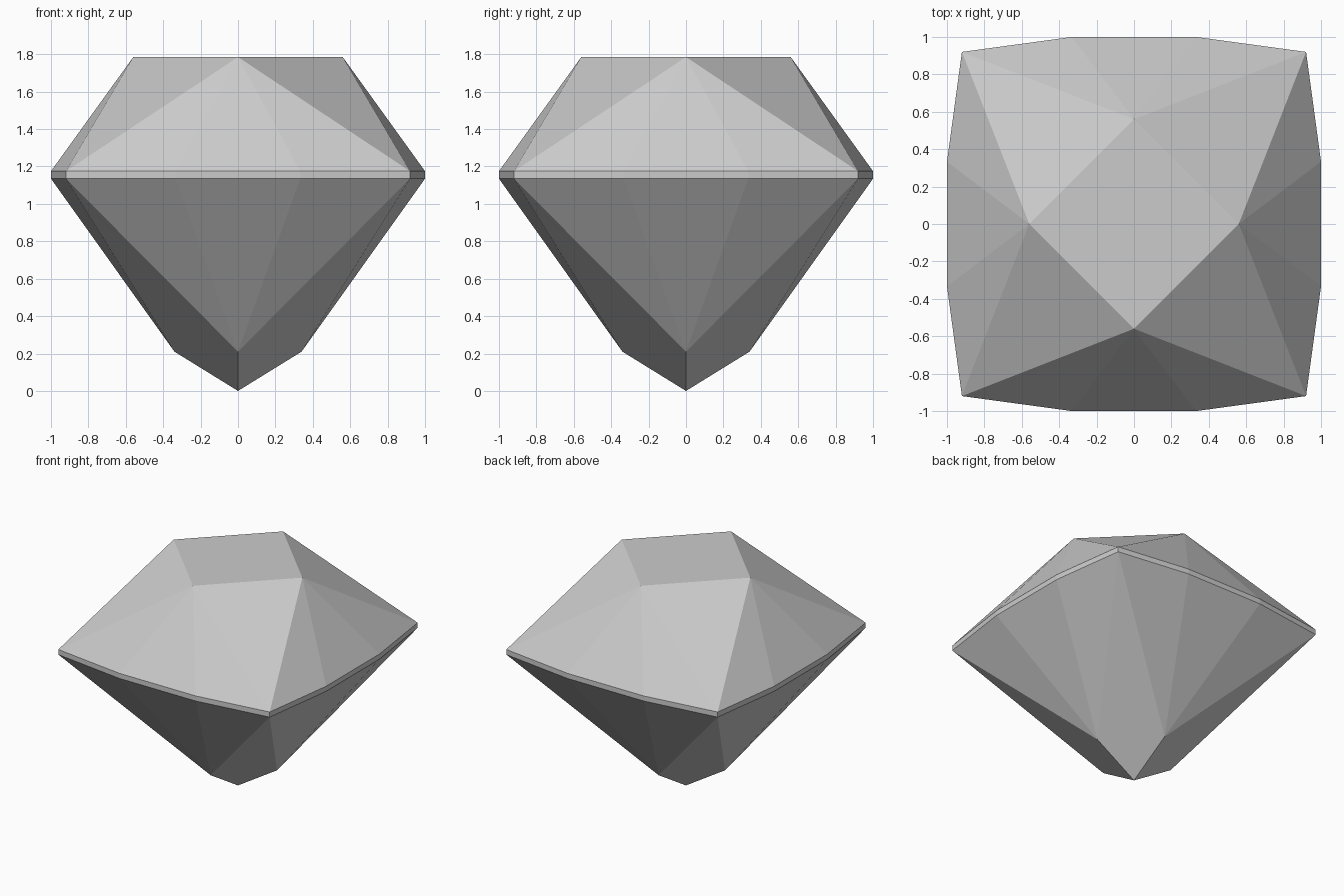
import bpy
from mathutils import Matrix, Vector

cube = bpy.data.objects.get("Cube")
if cube:
    bpy.data.objects.remove(cube, do_unlink=True)

# Single stone colour
stone = bpy.data.materials.new("pale_grey_stone")
stone.use_nodes = True
colour = (0.6, 0.6, 0.6, 1)
stone.diffuse_color = colour
stone.node_tree.nodes["Principled BSDF"].inputs["Base Color"].default_value = colour

TOP, GIRDLE_TOP, GIRDLE_LOW, CULET_RING = 1.785, 1.175, 1.135, 0.21
TABLE_R, CULET_R = 0.56, 0.34
CORNER, BULGE = 0.92, 0.333


def side(z):
    """Front edge of the cushion outline, left corner to right corner."""
    return [Vector((x, y, z)) for x, y in
            ((-CORNER, -CORNER), (-BULGE, -1), (BULGE, -1), (CORNER, -CORNER))]


def make_part(name, quarter_faces, extra_faces=()):
    """Repeat the front quarter four times around the axis."""
    verts, index, faces = [], {}, []

    def add(face, turn):
        ids = []
        for p in face:
            q = turn @ Vector(p)
            key = tuple(round(c, 4) + 0.0 for c in q)
            if key not in index:
                index[key] = len(verts)
                verts.append(key)
            ids.append(index[key])
        faces.append(ids)

    for k in range(4):
        turn = Matrix.Rotation(k * 1.5707963, 3, "Z")
        for face in quarter_faces:
            add(face, turn)
    for face in extra_faces:
        add(face, Matrix.Identity(3))
    mesh = bpy.data.meshes.new(name)
    mesh.from_pydata(verts, [], faces)
    mesh.materials.append(stone)
    mesh.update()
    bpy.context.collection.objects.link(bpy.data.objects.new(name, mesh))


def fan(tip, edge):
    return [(a, b, tip) for a, b in zip(edge, edge[1:])]


upper, lower = side(GIRDLE_TOP), side(GIRDLE_LOW)

# Crown: side fans, corner facets and the square table
front_tip, right_tip = (0, -TABLE_R, TOP), (TABLE_R, 0, TOP)
table = [front_tip, right_tip, (0, TABLE_R, TOP), (-TABLE_R, 0, TOP)]
make_part("crown", fan(front_tip, upper) + [(front_tip, upper[-1], right_tip)], [table])

# Girdle: thin upright band
make_part("girdle", [(lower[i], lower[i + 1], upper[i + 1], upper[i]) for i in range(3)])

# Pavilion: side fans and kite facets meeting at the point
front_low, right_low = (0, -CULET_R, CULET_RING), (CULET_R, 0, CULET_RING)
kite = ((0, 0, 0), right_low, lower[-1], front_low)
make_part("pavilion", [f[::-1] for f in fan(front_low, lower)] + [kite])
